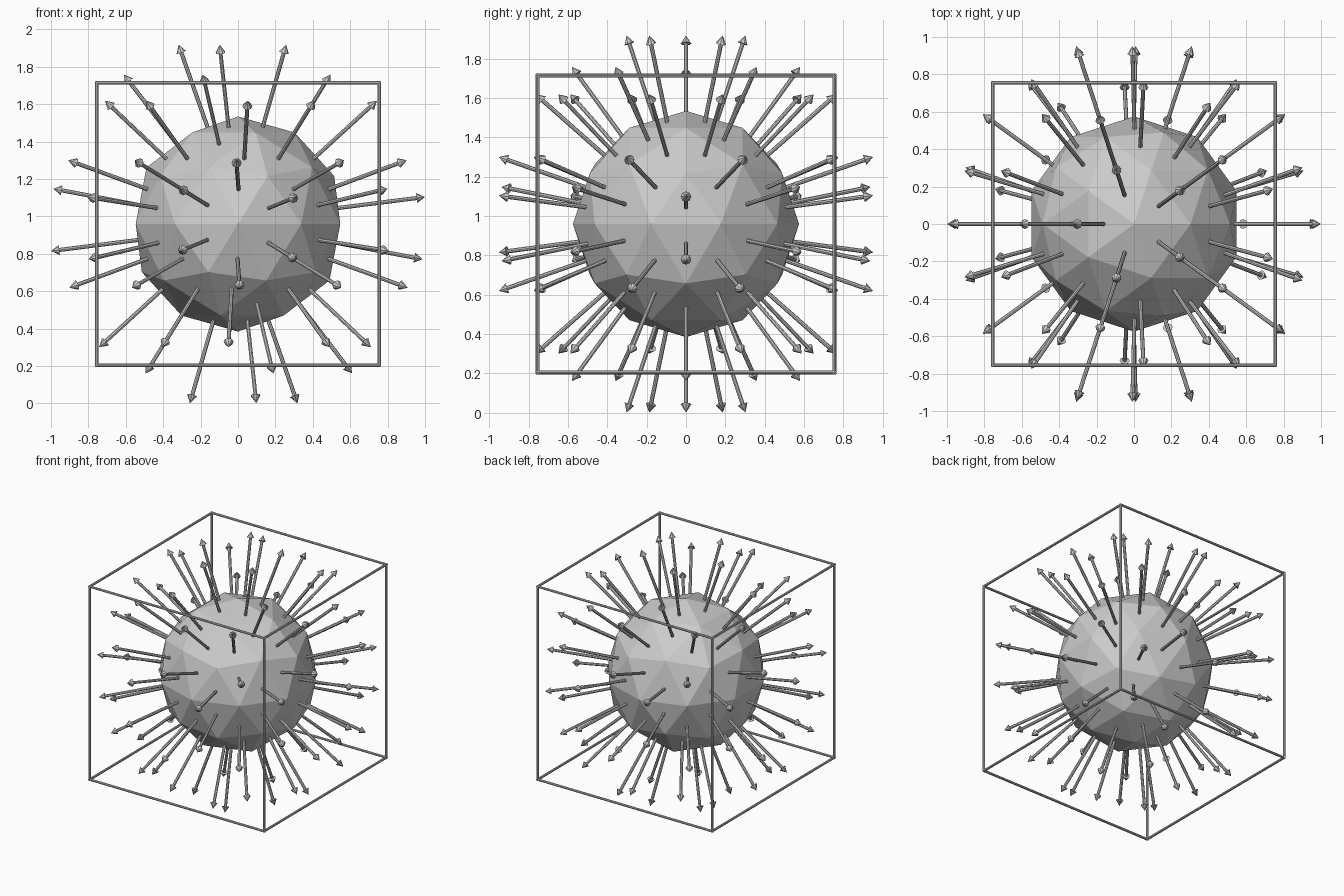
import bpy, bmesh
from mathutils import Vector, Matrix
from itertools import product

if "Cube" in bpy.data.objects:
    bpy.data.objects.remove(bpy.data.objects["Cube"])

R = 0.575          # faceted ball radius
HEAD = 0.045       # arrow head length
HALF = 0.755       # half side of the wire box


def to_object(name, bm, z):
    me = bpy.data.meshes.new(name)
    bm.to_mesh(me)
    bm.free()
    ob = bpy.data.objects.new(name, me)
    ob.location.z = z
    bpy.context.collection.objects.link(ob)
    return ob


def rod(bm, a, b, r1, r2, sides=8):
    d = b - a
    m = Matrix.Translation((a + b) / 2) @ d.to_track_quat('Z', 'Y').to_matrix().to_4x4()
    bmesh.ops.create_cone(bm, cap_ends=True, segments=sides, radius1=r1,
                          radius2=r2, depth=d.length, matrix=m)


# Faceted ball
ball = bmesh.new()
bmesh.ops.create_icosphere(ball, subdivisions=2, radius=R)
ball.normal_update()
faces = [(f.calc_center_median(), f.normal.copy()) for f in ball.faces]

# Arrow length that makes the widest tips reach x = +-1
length = min((1 - abs(c.x)) / abs(n.x) for c, n in faces if abs(n.x) > 0.1)
centre_z = max(c.z + length * n.z for c, n in faces)
print("length", length, "centre", centre_z)
to_object("faceted_ball", ball, centre_z)

# One arrow along every face normal
arrows = bmesh.new()
for c, n in faces:
    neck = c + n * (length - HEAD)
    rod(arrows, c, neck, 0.011, 0.011)
    rod(arrows, neck, c + n * length, 0.027, 0.0)
bmesh.ops.remove_doubles(arrows, verts=arrows.verts, dist=1e-5)
to_object("normal_arrows", arrows, centre_z)

# Twelve-bar box frame
frame = bmesh.new()
for axis in range(3):
    for s, t in product((-HALF, HALF), repeat=2):
        a = Vector((s, s, s))
        a[(axis + 2) % 3] = t
        b = a.copy()
        a[axis], b[axis] = -HALF - 0.007, HALF + 0.007
        rod(frame, a, b, 0.009, 0.009)
to_object("box_frame", frame, centre_z)
